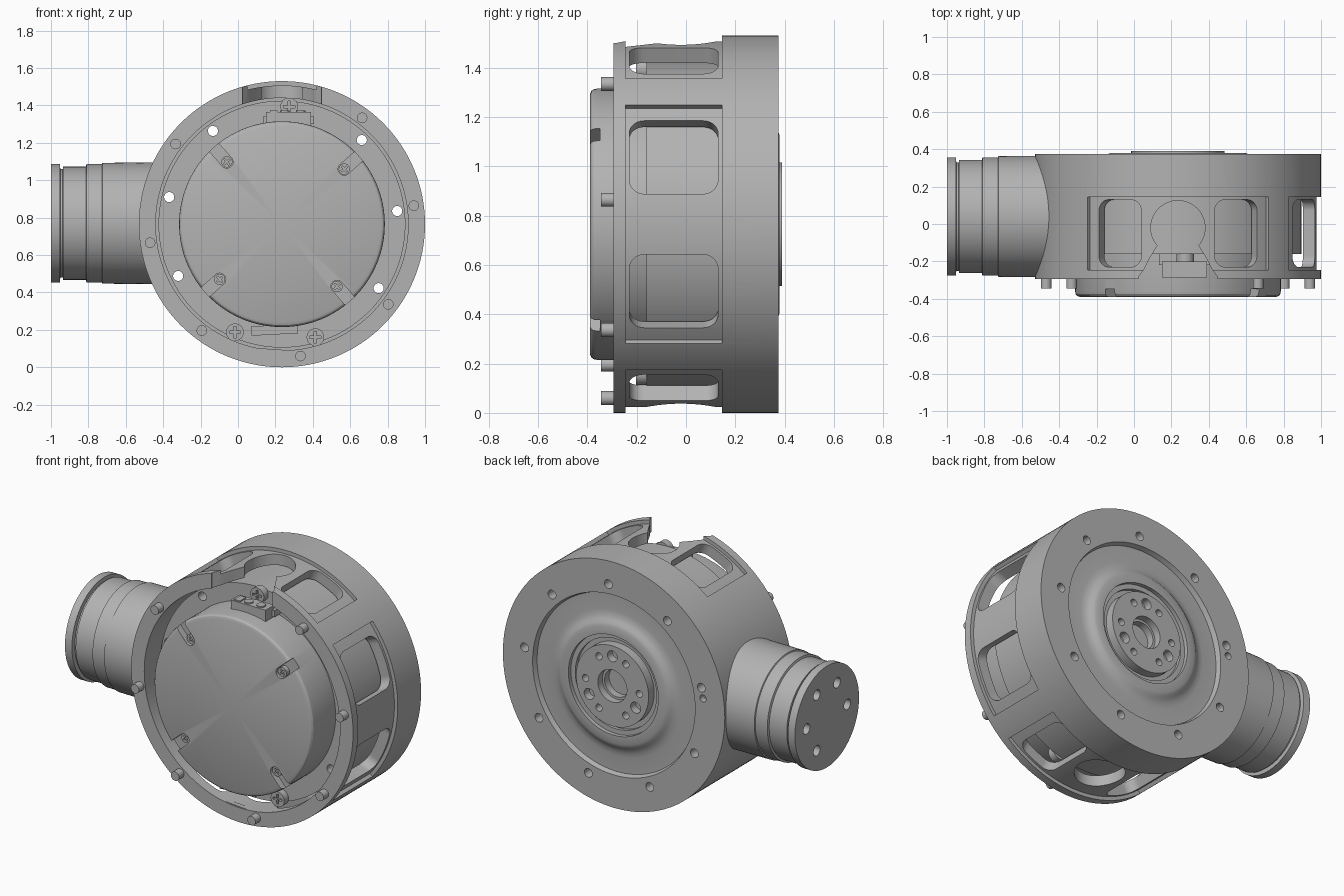
import bpy, bmesh, math
from mathutils import Matrix, Vector

if "Cube" in bpy.data.objects:
    bpy.data.objects.remove(bpy.data.objects["Cube"], do_unlink=True)

grey = bpy.data.materials.new("machined grey")
grey.use_nodes = True
colour = (0.45, 0.45, 0.45, 1)
grey.diffuse_color = colour
grey.node_tree.nodes["Principled BSDF"].inputs["Base Color"].default_value = colour

CENTRE = Vector((0.235, 0, 0.765))
TO_Y = Matrix.Rotation(math.pi / 2, 4, 'X')
TO_X = Matrix.Rotation(math.pi / 2, 4, 'Y')


def at(r, deg, y):
    """Point at radius and angle around the main axis."""
    a = math.radians(deg)
    return CENTRE + Vector((r * math.cos(a), y, r * math.sin(a)))


def finish(name, bm, matrix):
    bmesh.ops.transform(bm, matrix=matrix, verts=bm.verts)
    bmesh.ops.recalc_face_normals(bm, faces=bm.faces)
    mesh = bpy.data.meshes.new(name)
    bm.to_mesh(mesh)
    bm.free()
    mesh.materials.append(grey)
    ob = bpy.data.objects.new(name, mesh)
    bpy.context.collection.objects.link(ob)
    return ob


def lathe(name, profile, matrix, closed=True, start=0, sweep=360, steps=128):
    """Turn (radius, y) points around the y axis."""
    bm = bmesh.new()
    full = sweep == 360
    rings = []
    for i in range(steps if full else steps + 1):
        a = math.radians(start + sweep * i / steps)
        rings.append([bm.verts.new((r * math.cos(a), y, r * math.sin(a))) for r, y in profile])
    n = len(profile)
    for i in range(steps):
        p, q = rings[i], rings[(i + 1) % len(rings)]
        for j in range(n if closed else n - 1):
            k = (j + 1) % n
            bm.faces.new((p[j], p[k], q[k], q[j]))
    if not full:
        bm.faces.new(rings[0])
        bm.faces.new(rings[-1])
    bmesh.ops.remove_doubles(bm, verts=bm.verts, dist=1e-5)
    return finish(name, bm, matrix)


def cylinder(name, r, depth, loc, turn=TO_Y, sides=32):
    bm = bmesh.new()
    bmesh.ops.create_cone(bm, cap_ends=True, segments=sides, radius1=r, radius2=r, depth=depth)
    return finish(name, bm, Matrix.Translation(loc) @ turn)


def box(name, size, loc, deg=0, rounding=0):
    """Box with local x along the radial direction; rounding acts on its radial edges."""
    bm = bmesh.new()
    bmesh.ops.create_cube(bm, size=1)
    bmesh.ops.scale(bm, vec=size, verts=bm.verts)
    if rounding:
        edges = [e for e in bm.edges if abs(e.verts[0].co.x - e.verts[1].co.x) > 1e-4]
        bmesh.ops.bevel(bm, geom=edges, offset=rounding, segments=8, profile=0.5, affect='EDGES')
    return finish(name, bm, Matrix.Translation(loc) @ Matrix.Rotation(-math.radians(deg), 4, 'Y'))


def cut(ob, cutters):
    """Subtract the cutters, then remove them."""
    for c in cutters:
        c.hide_render = True
        m = ob.modifiers.new("cut", 'BOOLEAN')
        m.operation, m.solver, m.object = 'DIFFERENCE', 'EXACT', c
    graph = bpy.context.evaluated_depsgraph_get()
    mesh = bpy.data.meshes.new_from_object(ob.evaluated_get(graph))
    ob.modifiers.clear()
    ob.data = mesh
    for c in cutters:
        bpy.data.objects.remove(c, do_unlink=True)


def screw(name, r, height, loc, deg):
    ob = cylinder(name, r, height, loc)
    top = Vector(loc) - Vector((0, height / 2, 0))
    cut(ob, [box("slot", (r * 1.3, height * 0.8, r * 0.3), top, deg + t) for t in (0, 90)])


MAIN = Matrix.Translation(CENTRE)
bolt_angles = [6.5 + 40 * i for i in range(9)]

# Housing with dished back and hub
housing = lathe("housing", [
    (0.675, -0.295), (0.765, -0.295), (0.765, 0.375), (0.56, 0.375), (0.55, 0.345),
    (0.45, 0.345), (0.42, 0.349), (0.395, 0.36), (0.38, 0.372), (0.36, 0.38),
    (0.31, 0.38), (0.31, 0.355), (0.28, 0.355), (0.28, 0.335), (0.25, 0.335),
    (0.25, 0.39), (0.1, 0.39), (0.1, 0.345), (0.085, 0.345), (0.085, 0.3),
    (0, 0.3), (0, 0.2), (0.675, 0.2)], MAIN)

cutters = []
# Shallow panels on the top, right and bottom
for mid in (0, 90, -90):
    cutters.append(lathe("panel", [(0.742, -0.245), (0.8, -0.245), (0.8, 0.145), (0.742, 0.145)],
                         MAIN, start=mid - 39.3, sweep=78.6, steps=32))
    offset, width = (22, 0.32) if mid == 0 else (25, 0.25)
    for side in (-1, 1):
        a = mid + side * offset
        cutters.append(box("window", (0.24, 0.36, width), at(0.72, a, -0.05), a, 0.06))
    if mid:
        cutters.append(cylinder("round_window", 0.145, 0.24, at(0.72, mid, -0.02),
                                Matrix.Identity(4), 64))

# Connector notch in the top front rim
bm = bmesh.new()
outline = [(0.215, -0.4), (0.21, -0.28), (0.18, -0.24), (0.15, -0.18), (0.1, -0.1)]
points = outline + [(-x, y) for x, y in reversed(outline)]
face = bm.faces.new([bm.verts.new((CENTRE.x + x, y, 1.3)) for x, y in points])
ext = bmesh.ops.extrude_face_region(bm, geom=[face])
bmesh.ops.translate(bm, vec=(0, 0, 0.3),
                    verts=[v for v in ext["geom"] if isinstance(v, bmesh.types.BMVert)])
cutters.append(finish("notch", bm, Matrix.Identity(4)))

# Bolt and hub holes
for a in bolt_angles:
    cutters.append(cylinder("bolt_hole", 0.027, 0.4, at(0.62, a, 0.3)))
cutters.append(cylinder("locating_hole", 0.022, 0.08, at(0.62, 172.5, 0.375)))
for i in range(12):
    if i % 4 != 2:
        r = 0.034 if i % 4 == 0 else 0.022
        cutters.append(cylinder("hub_hole", r, 0.1, at(0.185, 90 + 30 * i, 0.39)))
cut(housing, cutters)

# Inner motor body and front cover
body = lathe("motor_body", [(0, -0.16), (0.66, -0.16), (0.66, 0.21), (0, 0.21)], MAIN, False)
cut(body, [cylinder("bolt_hole", 0.027, 0.6, at(0.62, a, 0)) for a in bolt_angles])

cover = lathe("front_cover", [
    (0, -0.39), (0.525, -0.39), (0.54, -0.384), (0.547, -0.375), (0.55, -0.36),
    (0.55, -0.15), (0, -0.15)], MAIN, False)
corners = [41.5 + 90 * i for i in range(4)]
slots = []
for a in corners:
    slots.append(box("slot", (0.2, 0.1, 0.066), at(0.545, a, -0.398), a))
    slots.append(cylinder("slot_end", 0.033, 0.102, at(0.445, a, -0.398)))
cut(cover, slots)
for a in corners:
    screw("cover_screw", 0.03, 0.03, at(0.445, a, -0.36), a)

# Body screws in three of the bolt holes
for i in (2, 6, 7):
    screw("body_screw", 0.047, 0.045, at(0.63, bolt_angles[i], -0.18), 90)

# Locating pins on the front rim
for i in range(8):
    if i != 2:
        cylinder("rim_pin", 0.028, 0.07, at(0.712, 8 + 45 * i, -0.31))

# Top and bottom connectors
box("top_connector", (0.24, 0.085, 0.085), (0.27, -0.243, 1.322))
box("connector_ledge", (0.27, 0.06, 0.04), (0.27, -0.19, 1.32))
for x in (0.25, 0.335):
    cylinder("terminal", 0.026, 0.012, (x, -0.25, 1.366), Matrix.Identity(4))
box("terminal_block", (0.04, 0.06, 0.012), (0.19, -0.25, 1.366))
box("bottom_connector", (0.25, 0.085, 0.05), (0.195, -0.243, 0.2), 3)
box("bottom_tab", (0.19, 0.03, 0.015), (0.205, -0.275, 0.088), -4)

# Side neck with stepped collars
neck = lathe("side_neck", [
    (0, 0.45), (0.325, 0.45), (0.323, 0.725), (0.316, 0.728), (0.316, 0.81),
    (0.303, 0.814), (0.303, 0.935), (0.29, 0.937), (0.29, 0.95), (0.316, 0.952),
    (0.316, 1.0), (0, 1.0)],
    Matrix.Translation((0, 0.04, 0.77)) @ Matrix.Rotation(math.pi / 2, 4, 'Z'), False)
holes = []
for i in range(6):
    a = math.radians(60 * i)
    if i != 4:
        holes.append(cylinder("neck_hole", 0.032, 0.16,
                              (-1, 0.04 + 0.2 * math.cos(a), 0.77 + 0.2 * math.sin(a)), TO_X))
cut(neck, holes)

# Smooth round surfaces, keep edges sharp
for ob in bpy.context.scene.objects:
    ob.select_set(ob.type == 'MESH')
bpy.context.view_layer.objects.active = housing
bpy.ops.object.shade_smooth_by_angle(angle=math.radians(25))
